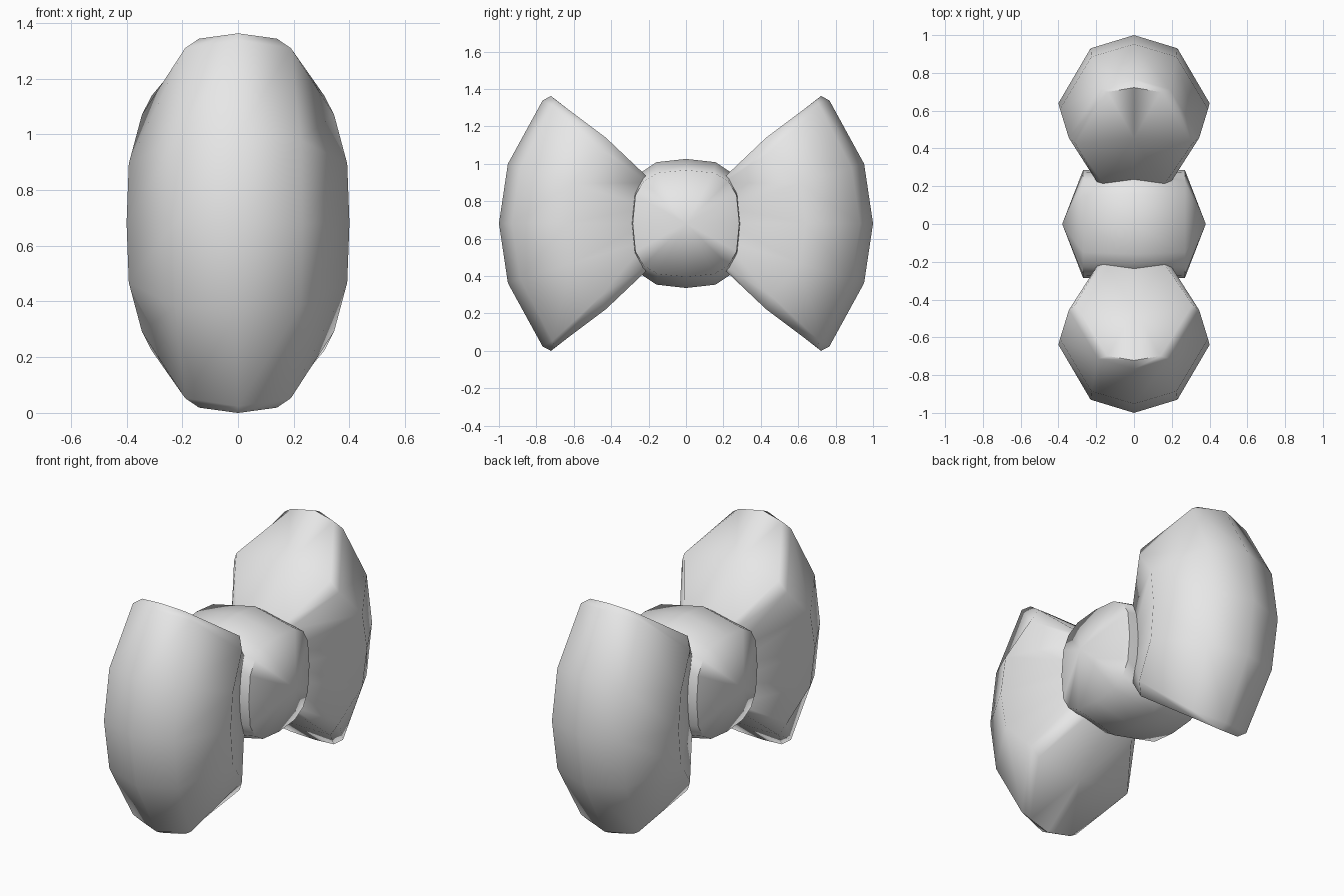
import bpy, bmesh, math
from math import sin, cos, radians, copysign

cube = bpy.data.objects.get("Cube")
if cube:
    bpy.data.objects.remove(cube, do_unlink=True)

MID_Z = 0.681     # height of the bow's centre line
PIVOT_Y = 0.09    # each loop fans out around an axis just past the centre

grey = bpy.data.materials.new("plain grey")
grey.use_nodes = True
grey.diffuse_color = (0.8, 0.8, 0.8, 1)
grey.node_tree.nodes["Principled BSDF"].inputs["Base Color"].default_value = (0.8, 0.8, 0.8, 1)


def skin(name, rings, start, end):
    """Bridge closed rings of points and fan each end to a point."""
    bm = bmesh.new()
    loops = [[bm.verts.new(p) for p in ring] for ring in rings]
    n = len(loops[0])
    for a, b in zip(loops, loops[1:]):
        for i in range(n):
            j = (i + 1) % n
            bm.faces.new((a[i], a[j], b[j], b[i]))
    for loop, point in ((loops[0], start), (loops[-1], end)):
        tip = bm.verts.new(point)
        for i in range(n):
            bm.faces.new((loop[i], loop[(i + 1) % n], tip))
    bmesh.ops.recalc_face_normals(bm, faces=bm.faces)
    mesh = bpy.data.meshes.new(name)
    bm.to_mesh(mesh)
    bm.free()
    mesh.materials.append(grey)
    obj = bpy.data.objects.new(name, mesh)
    bpy.context.collection.objects.link(obj)
    bpy.ops.object.select_all(action='DESELECT')
    obj.select_set(True)
    bpy.context.view_layer.objects.active = obj
    bpy.ops.object.shade_smooth_by_angle(angle=radians(62))
    return obj


# Half profiles of a loop: (radius from pivot, x, fan angle)
body = [(1.09, 0), (1.02, 0.23), (0.73, 0.40), (0.30, 0.17), (0.32, 0)]
rim = [(1.08, 0, 37.5), (1.02, 0.19, 38), (0.67, 0.345, 35.5), (0.36, 0.18, 37), (0.37, 0, 37)]
cap = [(1.06, 0, 40), (1.03, 0.14, 40), (0.69, 0.31, 41.5), (0.39, 0.16, 40), (0.40, 0, 40)]


def fan_point(r, x, angle, side):
    a = radians(angle)
    return (x, side * (r * cos(a) - PIVOT_Y), MID_Z + r * sin(a))


def fan_ring(half, side, flip=1):
    full = half + [(r, -x, a) for r, x, a in half[-2:0:-1]]
    return [fan_point(r, x, a * flip, side) for r, x, a in full]


def turned(angle, width=1):
    return [(r, x * width, angle) for r, x in body]


# Two flared loops of the bow
for name, side in (("front_loop", -1), ("back_loop", 1)):
    rings = [fan_ring(cap, side, -1), fan_ring(rim, side, -1),
             fan_ring(turned(-17, 0.98), side), fan_ring(turned(0), side),
             fan_ring(turned(17, 0.98), side),
             fan_ring(rim, side), fan_ring(cap, side)]
    skin(name, rings, fan_point(0.72, 0, -41, side), fan_point(0.72, 0, 41, side))


# Rounded square knot in the middle
def knot_ring(x, ry, rz, sides=16):
    def soft(v):
        return copysign(abs(v) ** (2 / 3), v)
    angles = [math.tau * i / sides for i in range(sides)]
    return [(x, ry * soft(cos(a)), MID_Z + rz * soft(sin(a))) for a in angles]


skin("centre_knot",
     [knot_ring(-0.27, 0.285, 0.285), knot_ring(0, 0.30, 0.345), knot_ring(0.27, 0.285, 0.285)],
     (-0.38, 0, MID_Z), (0.38, 0, MID_Z))
